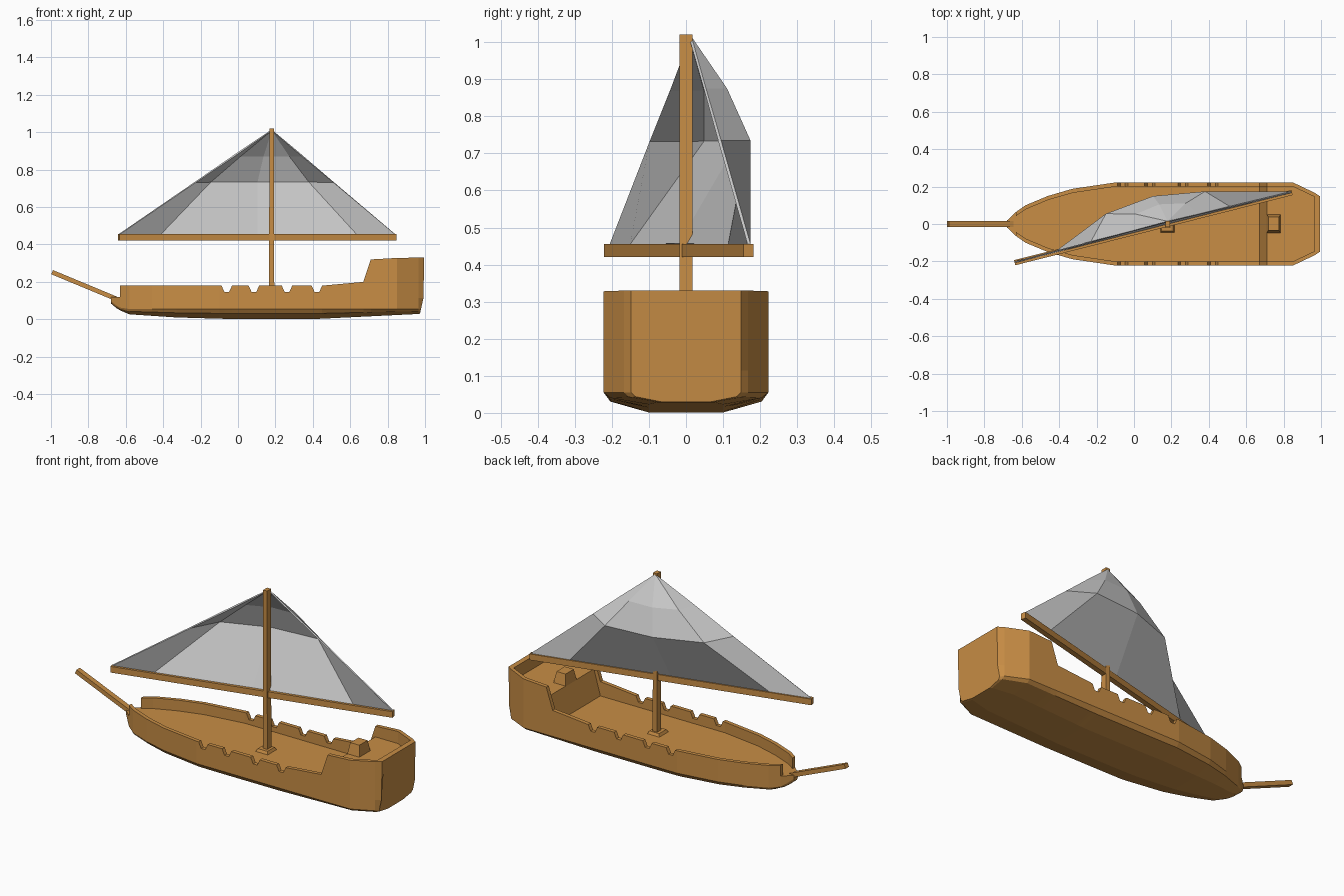
import bpy, bmesh, math
from mathutils import Vector, Matrix

if "Cube" in bpy.data.objects:
    bpy.data.objects.remove(bpy.data.objects["Cube"])

wood = bpy.data.materials.new("wood")
wood.diffuse_color = (0.58, 0.27, 0.06, 1)
wood.use_nodes = True
wood.node_tree.nodes["Principled BSDF"].inputs["Base Color"].default_value = wood.diffuse_color


def finish(name, bm, mat=None):
    bmesh.ops.remove_doubles(bm, verts=bm.verts, dist=1e-5)
    bmesh.ops.recalc_face_normals(bm, faces=bm.faces)
    me = bpy.data.meshes.new(name)
    bm.to_mesh(me)
    bm.free()
    ob = bpy.data.objects.new(name, me)
    bpy.context.collection.objects.link(ob)
    if mat:
        me.materials.append(mat)
    return ob


def loft(name, rings, mat=None):
    bm = bmesh.new()
    rows = [[bm.verts.new(p) for p in r] for r in rings]
    n = len(rows[0])
    for a, b in zip(rows, rows[1:]):
        for i in range(n):
            j = (i + 1) % n
            bm.faces.new((a[i], a[j], b[j], b[i]))
    bm.faces.new(rows[0])
    bm.faces.new(rows[-1])
    return finish(name, bm, mat)


def beam(name, p, q, wide, tall):
    p, q = Vector(p), Vector(q)
    rot = (q - p).to_track_quat('X', 'Z').to_matrix().to_4x4()
    m = Matrix.Translation((p + q) / 2) @ rot @ Matrix.Diagonal(((q - p).length, wide, tall, 1))
    bm = bmesh.new()
    bmesh.ops.create_cube(bm, size=1, matrix=m)
    return finish(name, bm, wood)


def frustum(name, c, bottom, top, z0, z1):
    def ring(s, z):
        return [(c[0] + sx * s[0], c[1] + sy * s[1], z)
                for sx, sy in ((-1, -1), (1, -1), (1, 1), (-1, 1))]
    return loft(name, [ring(bottom, z0), ring(top, z1)], wood)


def interp(table, x):
    for (x0, y0), (x1, y1) in zip(table, table[1:]):
        if x <= x1:
            return y0 + (y1 - y0) * max(0, x - x0) / (x1 - x0)
    return table[-1][1]


# Hull: cross-sections along x carry bottom, sides, bulwark and deck
WIDTH = [(-0.68, 0.018), (-0.63, 0.065), (-0.58, 0.10), (-0.46, 0.15), (-0.33, 0.188),
         (-0.1, 0.222), (0.85, 0.222), (0.97, 0.165), (0.995, 0.148)]
KEEL = [(-0.68, 0.085), (-0.65, 0.06), (-0.6, 0.028), (-0.3, 0.008), (0, 0.001),
        (0.4, 0.001), (0.995, 0.03)]
DECK, STERN_DECK, RAIL = 0.12, 0.26, 0.18
stations = [(-0.68, DECK, DECK), (-0.65, DECK, DECK), (-0.63, DECK, DECK)]
stations += [(x, RAIL, DECK) for x in (-0.63, -0.58, -0.46, -0.33, -0.1)]
for x in (-0.06, 0.085, 0.262, 0.422):           # gun notches in the rail
    stations += [(x - 0.028, RAIL, DECK), (x - 0.013, 0.147, DECK),
                 (x + 0.013, 0.147, DECK), (x + 0.028, RAIL, DECK)]
stations += [(0.67, 0.20, DECK), (0.71, 0.32, STERN_DECK), (0.85, 0.328, STERN_DECK),
             (0.965, 0.33, STERN_DECK), (0.965, 0.33, 0.33), (0.995, 0.33, 0.33)]


def section(x, top, deck):
    w, k = interp(WIDTH, x), interp(KEEL, x)
    inner = w - min(0.022, 0.4 * w)
    chine = max(0.055, k + 0.015)
    rake = 0.022 if x > 0.99 else 0
    half = [(0.45 * w, k), (0.92 * w, k + (chine - k) * 0.55), (w, chine),
            (w, min(0.115, top)), (w, top), (inner, top), (inner, deck)]
    pts = half + [(-y, z) for y, z in reversed(half)]
    return [(x - rake * max(0, (0.13 - z) / 0.1), y, z) for y, z in pts]


loft("hull", [section(*s) for s in stations], wood)

# Spars and deck fittings
beam("bowsprit", (-0.64, 0, 0.105), (-0.994, 0, 0.252), 0.03, 0.024)
frustum("mast", (0.18, 0), (0.014, 0.018), (0.012, 0.017), 0.11, 1.02)
frustum("mast_step", (0.178, -0.005), (0.04, 0.042), (0.03, 0.032), 0.115, 0.135)
beam("yard", (-0.638, -0.207, 0.438), (0.845, 0.168, 0.438), 0.028, 0.034)
frustum("stern_chest", (0.747, 0.002), (0.038, 0.05), (0.028, 0.036), 0.255, 0.32)

# Sail: triangle billowing towards +y in flat panels
head, left, right = Vector((0.18, 0.012, 1.012)), Vector((-0.635, -0.203, 0.455)), Vector((0.84, 0.17, 0.455))
normal = Vector((-0.25, 0.97, 0))
bm = bmesh.new()
apex = bm.verts.new(head)
rows = []
for t, bulge in ((0.25, 0.095), (0.5, 0.145), (1, 0)):
    a, b = head.lerp(left, t), head.lerp(right, t)
    rows.append([bm.verts.new(a.lerp(b, u) + normal * bulge * g)
                 for u, g in ((0, 0), (0.15, 0.85), (0.5, 1.05), (0.86, 0.75), (1, 0))])
for i in range(4):
    bm.faces.new((apex, rows[0][i], rows[0][i + 1]))
    for r, s in zip(rows, rows[1:]):
        bm.faces.new((r[i], s[i], s[i + 1], r[i + 1]))
sail = finish("sail", bm)
thick = sail.modifiers.new("thickness", 'SOLIDIFY')
thick.thickness = 0.008
thick.offset = 0
